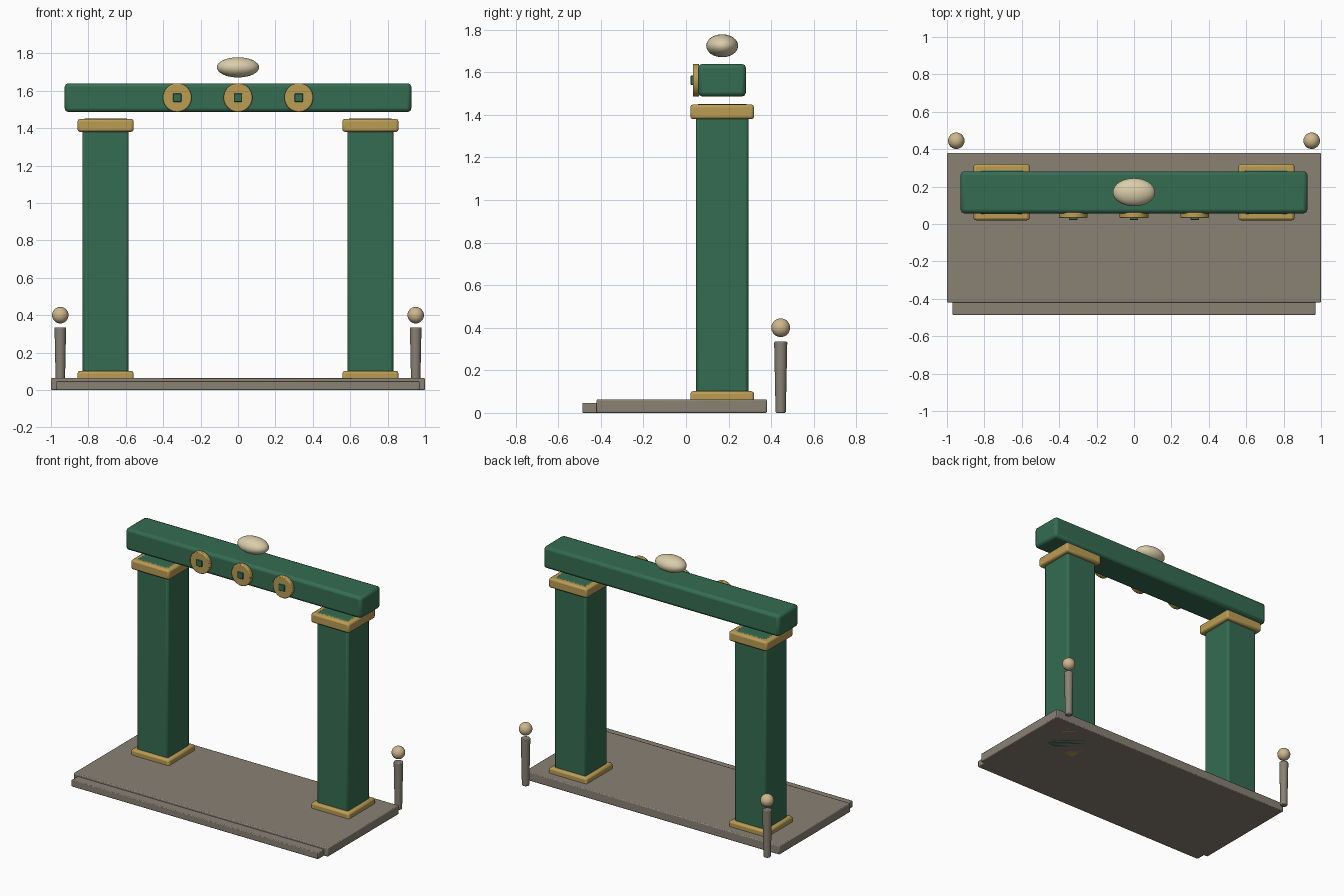
import bpy
import math

if "Cube" in bpy.data.objects:
    bpy.data.objects.remove(bpy.data.objects["Cube"])


def material(name, rgb):
    m = bpy.data.materials.new(name)
    m.diffuse_color = (*rgb, 1)
    m.use_nodes = True
    m.node_tree.nodes["Principled BSDF"].inputs["Base Color"].default_value = m.diffuse_color
    return m


GREEN = material("green_paint", (0.035, 0.15, 0.085))
GOLD = material("gold", (0.50, 0.34, 0.09))
STONE = material("stone", (0.25, 0.22, 0.175))
CREAM = material("cream", (0.70, 0.61, 0.40))
LAMP = material("lamp_glass", (0.62, 0.47, 0.27))


def finish(name, mat, bevel=0.0, segments=2):
    ob = bpy.context.object
    ob.name = name
    ob.data.materials.append(mat)
    bpy.ops.object.transform_apply(location=False, rotation=True, scale=True)
    if bevel:
        mod = ob.modifiers.new("soft_edges", 'BEVEL')
        mod.width = bevel
        mod.segments = segments
        mod.limit_method = 'ANGLE'
    bpy.ops.object.shade_smooth_by_angle(angle=math.radians(35))
    return ob


def box(name, mat, x, y, z, bevel=0.0):
    # x, y and z are (low, high) ranges
    centre = [(a + b) / 2 for a, b in (x, y, z)]
    bpy.ops.mesh.primitive_cube_add(size=1, location=centre)
    bpy.context.object.scale = [b - a for a, b in (x, y, z)]
    return finish(name, mat, bevel)


def ball(name, mat, location, radii):
    bpy.ops.mesh.primitive_uv_sphere_add(segments=32, ring_count=16, location=location)
    bpy.context.object.scale = radii
    return finish(name, mat)


def square(name, mat, x, y, half, z, bevel):
    return box(name, mat, (x - half, x + half), (y - half, y + half), z, bevel)


# Stone platform and the lower step in front
box("platform", STONE, (-1, 1), (-0.42, 0.38), (0, 0.063), 0.006)
box("front_step", STONE, (-0.97, 0.97), (-0.487, -0.40), (0, 0.047), 0.005)

# Mirrored pillars with gold collars, and lamp posts behind
PY = 0.17
for side, s in (("left", -1), ("right", 1)):
    x = s * 0.708
    square(side + "_pillar", GREEN, x, PY, 0.123, (0, 1.452), 0.014)
    square(side + "_base_collar", GOLD, x, PY, 0.150, (0, 0.102), 0.013)
    square(side + "_top_collar", GOLD, x, PY, 0.150, (1.38, 1.449), 0.013)

    bpy.ops.mesh.primitive_cone_add(vertices=24, radius1=0.024, radius2=0.031,
                                    depth=0.335, location=(s * 0.95, 0.445, 0.1675))
    finish(side + "_lamp_post", STONE, 0.005)
    ball(side + "_lamp", LAMP, (s * 0.95, 0.445, 0.40), (0.044,) * 3)

# Crossbeam floating above the pillars, with an oval finial
box("crossbeam", GREEN, (-0.927, 0.927), (0.057, 0.282), (1.486, 1.64), 0.02)
ball("finial", CREAM, (0, PY, 1.725), (0.113, 0.075, 0.054))

# Round medallions with square studs on the beam front
for i, x in enumerate((-0.325, 0, 0.325)):
    bpy.ops.mesh.primitive_cylinder_add(vertices=40, radius=0.077, depth=0.03,
                                        location=(x, 0.047, 1.563),
                                        rotation=(math.pi / 2, 0, 0))
    finish(f"medallion_{i + 1}", GOLD, 0.006)
    box(f"medallion_stud_{i + 1}", GREEN, (x - 0.022, x + 0.022),
        (0.022, 0.05), (1.541, 1.585), 0.003)
